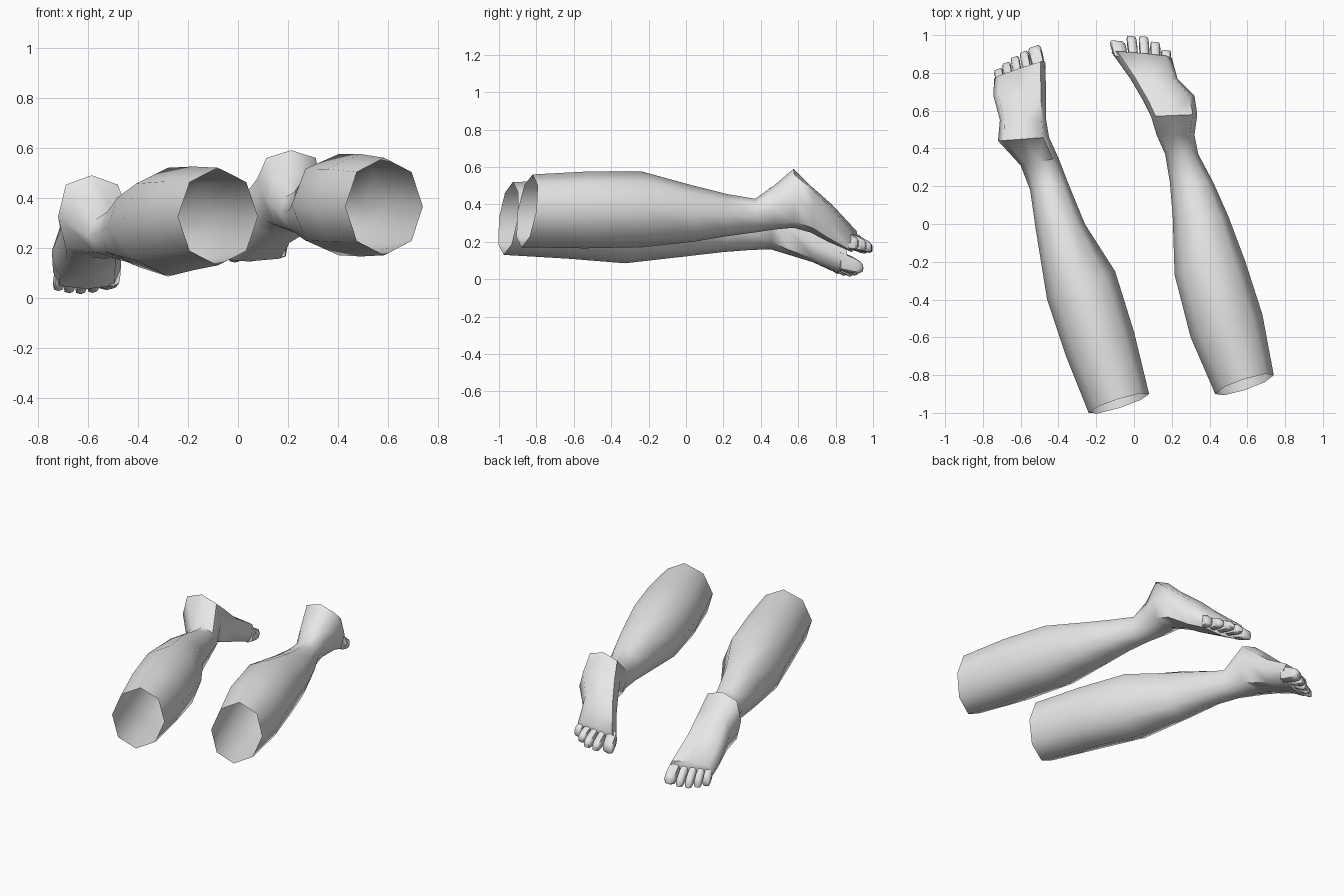
import bpy, bmesh, math
from mathutils import Vector

SIDES = 8
ROUND, BOXY = 1.0, 0.62

cube = bpy.data.objects.get("Cube")
if cube:
    bpy.data.objects.remove(cube)

skin = bpy.data.materials.new("pale grey")
skin.use_nodes = True
skin.diffuse_color = (0.8, 0.8, 0.8, 1)
skin.node_tree.nodes["Principled BSDF"].inputs["Base Color"].default_value = (0.8, 0.8, 0.8, 1)


def soften(value, power):
    """Squarer cross-section for powers below one."""
    return math.copysign(abs(value) ** power, value)


def section(left, right, low, high, lean=0.0, power=ROUND):
    """Closed outline between two side points, from low to high."""
    left, right = Vector(left), Vector(right)
    centre, half = (left + right) / 2, (right - left) / 2
    points = []
    for i in range(SIDES):
        angle = math.tau * i / SIDES
        across = soften(math.cos(angle), power)
        up = soften(math.sin(angle), power)
        flat = centre + half * across
        points.append(Vector((flat.x, flat.y + lean * up,
                              (low + high) / 2 + up * (high - low) / 2)))
    return points


def loft(name, sections, cap_start):
    """Skin a row of sections, with the far end closed."""
    bm = bmesh.new()
    rings = [[bm.verts.new(p) for p in s] for s in sections]
    for a, b in zip(rings, rings[1:]):
        for i in range(SIDES):
            j = (i + 1) % SIDES
            bm.faces.new((a[j], a[i], b[i], b[j]))
    bm.faces.new(reversed(rings[-1]))
    if cap_start:
        bm.faces.new(rings[0])
    bmesh.ops.recalc_face_normals(bm, faces=bm.faces[:])
    mesh = bpy.data.meshes.new(name)
    bm.to_mesh(mesh)
    bm.free()
    mesh.materials.append(skin)
    obj = bpy.data.objects.new(name, mesh)
    bpy.context.collection.objects.link(obj)
    bpy.ops.object.select_all(action='DESELECT')
    obj.select_set(True)
    bpy.context.view_layer.objects.active = obj
    bpy.ops.object.shade_smooth_by_angle(angle=math.radians(60))
    return obj


def build_toes(side, inner, outer, z, big_tip, little_tip, bulge, dip):
    """Five tapered toes fanned between the big toe tip and the little toe tip."""
    inner, outer = Vector(inner), Vector(outer)
    big_tip, little_tip = Vector(big_tip), Vector(little_tip)
    across = outer - inner
    for n, place in enumerate((.14, .36, .55, .73, .9)):
        f = (place - .14) / .76
        width = across * (.13 if n == 0 else .085)
        tip = big_tip.lerp(little_tip, f)
        tip.y += bulge * math.sin(math.pi * f)
        tip.z -= dip * math.sin(math.pi * f)
        root = (inner + across * place).to_3d()
        root.z = z
        thick = .052 if n == 0 else .045
        rows = []
        for t, wide, tall in ((-.3, .9, 1), (.45, 1, .85), (.85, .95, .65), (1, .7, .4)):
            c = root.lerp(tip, t)
            rows.append(section(c.xy - width * wide, c.xy + width * wide,
                                c.z - thick * tall, c.z + thick * tall, 0, BOXY))
        loft(f"{side}_toe_{n + 1}", rows, True)


# Left leg: open knee, calf, ankle, heel, foot
left_leg = [
    section((.43, -.9), (.74, -.8), .17, .56, .03),
    section((.30, -.6), (.68, -.48), .165, .575),
    section((.215, -.27), (.59, -.2), .17, .575),
    section((.205, .04), (.5, .04), .2, .5),
    section((.19, .22), (.42, .22), .23, .455),
    section((.165, .37), (.34, .37), .25, .43),
    section((.12, .47), (.32, .47), .265, .5, 0, .8),
    section((.09, .57), (.335, .58), .275, .59, 0, BOXY),
    section((.05, .65), (.32, .68), .25, .5, 0, BOXY),
    section((-.02, .77), (.23, .77), .2, .4, .01, BOXY),
    section((-.12, .91), (.2, .88), .145, .265, .01, BOXY),
]
loft("left_leg", left_leg, False)
build_toes("left", (-.12, .91), (.2, .88), .2, (-.09, .97, .165), (.17, .92, .19), .05, .01)

# Right leg: open knee, calf, ankle, heel, foot
right_leg = [
    section((-.24, -1), (.08, -.9), .13, .52, .025),
    section((-.36, -.7), (0, -.57), .11, .525),
    section((-.46, -.4), (-.1, -.25), .085, .52),
    section((-.52, -.03), (-.26, 0), .12, .45),
    section((-.55, .18), (-.35, .22), .145, .38),
    section((-.6, .31), (-.4, .35), .155, .34),
    section((-.72, .44), (-.45, .46), .16, .49, 0, .75),
    section((-.71, .55), (-.465, .55), .13, .405, 0, BOXY),
    section((-.745, .68), (-.465, .68), .09, .285, 0, BOXY),
    section((-.74, .77), (-.47, .86), .035, .17, .01, BOXY),
]
loft("right_leg", right_leg, False)
build_toes("right", (-.47, .86), (-.74, .77), .09, (-.53, .94, .06), (-.72, .82, .05), .01, .02)
